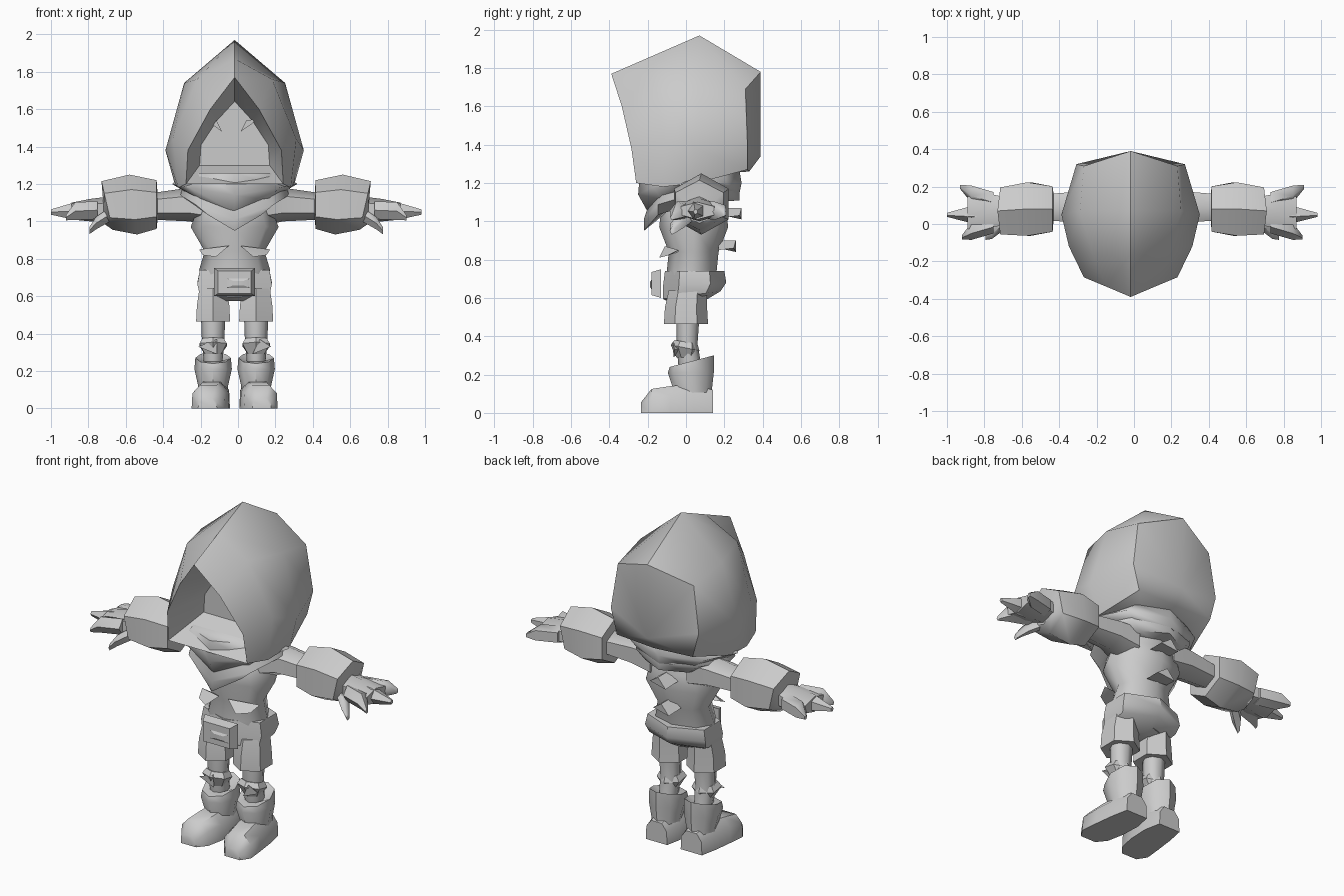
import bpy, bmesh, math
from mathutils import Vector

if "Cube" in bpy.data.objects:
    bpy.data.objects.remove(bpy.data.objects["Cube"])

grey = bpy.data.materials.new("plain grey")
grey.diffuse_color = (0.6, 0.6, 0.6, 1)
grey.use_nodes = True
grey.node_tree.nodes["Principled BSDF"].inputs["Base Color"].default_value = grey.diffuse_color
CX = -0.018  # body centre line


def build(name, verts, faces, angle=60):
    me = bpy.data.meshes.new(name)
    me.from_pydata([Vector(v) for v in verts], [], faces)
    bm = bmesh.new()
    bm.from_mesh(me)
    bmesh.ops.recalc_face_normals(bm, faces=bm.faces[:])
    bm.to_mesh(me)
    bm.free()
    me.materials.append(grey)
    ob = bpy.data.objects.new(name, me)
    bpy.context.collection.objects.link(ob)
    bpy.ops.object.select_all(action='DESELECT')
    ob.select_set(True)
    bpy.context.view_layer.objects.active = ob
    bpy.ops.object.shade_smooth_by_angle(angle=math.radians(angle))
    return ob


def loft(name, rings, caps=True, angle=60):
    """Skin rings that all have the same number of points."""
    n = len(rings[0])
    verts = [p for r in rings for p in r]
    faces = [(k * n + i, k * n + (i + 1) % n, (k + 1) * n + (i + 1) % n, (k + 1) * n + i)
             for k in range(len(rings) - 1) for i in range(n)]
    if caps:
        faces += [tuple(range(n)), tuple(range(len(verts) - n, len(verts)))]
    return build(name, verts, faces, angle)


def zring(cx, cy, z, rx, ry, n=8, tilt=0.0, dip=0.0):
    """Horizontal ring; tilt raises the back, dip lowers the front point."""
    out = []
    for i in range(n):
        a = 2 * math.pi * (i + (0.5 if n == 6 else 0)) / n
        c, s = math.cos(a), math.sin(a)
        out.append((cx + rx * c, cy + ry * s, z + tilt * s - dip * max(0, -s) ** 3))
    return out


def xring(s, x, cy, cz, ry, rz, n=6, lean=0.0):
    """Ring around an arm."""
    out = []
    for i in range(n):
        a = 2 * math.pi * (i + 0.5) / n
        out.append((-0.01 + s * (x + lean * math.sin(a)), cy + ry * math.cos(a), cz + rz * math.sin(a)))
    return out


# Hood: arched sections from the face rim to the back
half = [
    [(0, -.39, 1.77), (.13, -.335, 1.60), (.25, -.285, 1.38), (.26, -.26, 1.20)],
    [(0, -.16, 1.87), (.20, -.17, 1.76), (.33, -.12, 1.44), (.30, -.12, 1.18)],
    [(0, .07, 1.97), (.27, .07, 1.74), (.37, .05, 1.38), (.32, .06, 1.20)],
    [(0, .39, 1.78), (.25, .31, 1.69), (.29, .32, 1.42), (.25, .32, 1.27)],
]
rows = [[(CX - x, y, z) for x, y, z in h[:0:-1]] + [(CX + x, y, z) for x, y, z in h] for h in half]
cavity = [(CX + (x - CX) * .72, -.03, 1.45 + (z - 1.45) * .6) for x, y, z in rows[0]]
V = [p for r in rows for p in r] + cavity
F = [(k * 7 + i, k * 7 + i + 1, k * 7 + i + 8, k * 7 + i + 7) for k in range(3) for i in range(6)]
V += [(CX, .39, 1.34), (CX, .33, 1.26), (CX, .05, 1.24)]
back, hem, under = 35, 36, 37
loop = [21, 22, 23, 24, 25, 26, 27, hem]
F += [(loop[i], loop[(i + 1) % 8], back) for i in range(8)]
F += [(i, (i + 1) % 7, 28 + (i + 1) % 7, 28 + i) for i in range(7)]
F.append(tuple(range(28, 35)))
loop = [0, 7, 14, 21, hem, 27, 20, 13, 6]
F += [(loop[i], loop[(i + 1) % 9], under) for i in range(9)]
build("hood", V, F, 50)

# Eyes inside the hood
for s in (-1, 1):
    ex = -.035 + .1 * s
    build("eye", [(ex - .05 * s, -.05, 1.48), (ex + .05 * s, -.05, 1.55), (ex - .02 * s, -.05, 1.54),
                  (ex, -.042, 1.52)], [(0, 1, 2), (0, 1, 3), (1, 2, 3), (2, 0, 3)])

# Scarf band and pointed mantle
loft("scarf", [zring(CX, .02, 1.26, .25, .26), zring(CX, .02, 1.20, .335, .27, dip=.06),
               zring(CX, .04, 1.15, .25, .24, dip=.10), zring(CX, .04, 1.18, .15, .15)])
loft("mantle", [zring(CX, .05, 1.22, .27, .20), zring(CX, .03, 1.14, .29, .25, dip=.11, tilt=.02),
                zring(CX, .03, 1.09, .20, .25, dip=.12, tilt=.02), zring(CX, .05, 1.10, .12, .12)])

# Torso and jacket hem
loft("torso", [zring(CX, .06, 1.18, .15, .13), zring(CX, .04, 1.06, .20, .17),
               zring(CX, .04, .97, .235, .18), zring(CX, .04, .84, .16, .13),
               zring(CX, .03, .74, .19, .13), zring(CX, .02, .60, .13, .10)])
loft("belt", [zring(CX, .045, .74, .215, .155, 6), zring(CX, .045, .67, .23, .165, 6, .01),
              zring(CX, .03, .615, .215, .15, 6, .02), zring(CX, .0, .575, .10, .08, 6)], angle=40)


def block(name, c, size, taper=.8):
    rings = []
    for sy, t in ((-.5, taper), (.5, 1)):
        rings.append([(c[0] + size[0] * a * t, c[1] + size[1] * sy, c[2] + size[2] * b * t)
                      for a, b in ((-.5, -.5), (.5, -.5), (.5, .5), (-.5, .5))])
    return loft(name, rings, angle=30)


block("buckle", (CX, -.155, .675), (.22, .05, .15))
block("buckle_prong", (CX + .02, -.184, .67), (.12, .008, .05), .5)
# Back clasps
for z, y in ((1.04, .25), (.87, .22)):
    loft("back_clasp", [[(CX - .07, y - .05, z - .01), (CX + .07, y - .05, z - .02), (CX, y - .05, z + .03)],
                        [(CX - .05, y + .04, z - .03), (CX + .06, y + .03, z - .01),
                         (CX, y + .04, z + .03)]], angle=30)

for s in (-1, 1):
    lx = CX + .115 * s
    # Chest pouch
    build("pouch_flap", [(CX + .03 * s, -.11, .87), (CX + .17 * s, -.10, .82), (CX + .19 * s, -.04, .85),
                         (CX + .10 * s, -.14, .81), (CX + .10 * s, -.04, .84)],
          [(0, 1, 3), (0, 2, 1), (0, 3, 4), (3, 1, 4), (1, 2, 4), (2, 0, 4)])
    # Arm, gauntlet cuff and hand
    loft("sleeve", [xring(s, .12, .07, 1.08, .13, .11), xring(s, .25, .09, 1.09, .10, .09),
                    xring(s, .46, .09, 1.08, .08, .07)])
    loft("gauntlet", [xring(s, .42, .09, 1.08, .08, .07), xring(s, .425, .08, 1.09, .14, .13, 6),
                      xring(s, .55, .08, 1.09, .165, .16, 6, .02),
                      xring(s, .69, .07, 1.085, .145, .13, 6, .03), xring(s, .71, .07, 1.06, .08, .07)], angle=50)
    loft("palm", [xring(s, .66, .07, 1.07, .08, .065), xring(s, .78, .07, 1.06, .11, .06),
                  xring(s, .88, .06, 1.055, .10, .045)])
    for y0, y1, tip, z in ((.13, .20, .92, 1.04), (.06, .05, .99, 1.05), (0, -.07, .91, 1.02)):
        loft("finger", [xring(s, .74, y0, 1.06, .05, .05, 5), xring(s, .86, (y0 + y1) / 2, 1.055, .05, .05, 5),
                        xring(s, tip, y1, z, .012, .015, 5)])
    loft("thumb", [xring(s, .67, .02, 1.04, .04, .04, 5), xring(s, .75, -.04, .99, .04, .035, 5),
                   xring(s, .785, -.07, .95, .015, .02, 5)])
    # Shorts, shin and knee bands
    loft("shorts_leg", [zring(lx, .01, .64, .085, .10, 6), zring(lx, .0, .55, .10, .11, 6),
                        zring(lx, .0, .465, .105, .115, 6), zring(lx, .0, .47, .06, .06, 6)], angle=45)
    loft("shin", [zring(lx, .01, .50, .065, .06), zring(lx, .005, .36, .06, .055), zring(lx, .02, .25, .05, .06)])
    loft("ankle_band", [zring(lx, .0, .37, .065, .06, 6, -.01), zring(lx, -.005, .34, .085, .075, 6, -.015),
                        zring(lx, .0, .29, .05, .05, 6)], angle=30)
    build("band_knot", [(lx + .02, -.07, .37), (lx + .08 * s, -.06, .33), (lx - .02 * s, -.065, .29),
                        (lx + .03 * s, -.02, .33)], [(0, 1, 2), (0, 1, 3), (1, 2, 3), (2, 0, 3)])
    # Boot: flared shaft, ankle, foot and toe
    loft("boot_shaft", [zring(lx, .02, .25, .05, .06), zring(lx, .03, .27, .095, .115, 8, .03),
                        zring(lx, .025, .21, .10, .12, 8), zring(lx, .035, .12, .08, .10),
                        zring(lx, .035, .01, .085, .105)], angle=50)
    rings = []
    for y, w, top, out in ((.14, .07, .12, 0), (.04, .09, .15, .0), (-.08, .095, .14, .01),
                           (-.18, .09, .125, .025), (-.235, .05, .055, .03)):
        c = lx + out * s
        rings.append([(c - w, y, 0), (c + w, y, 0), (c + w * .95, y, top * .65),
                      (c + w * .5, y, top), (c - w * .5, y, top), (c - w * .95, y, top * .65)])
    loft("boot_foot", rings, angle=45)
